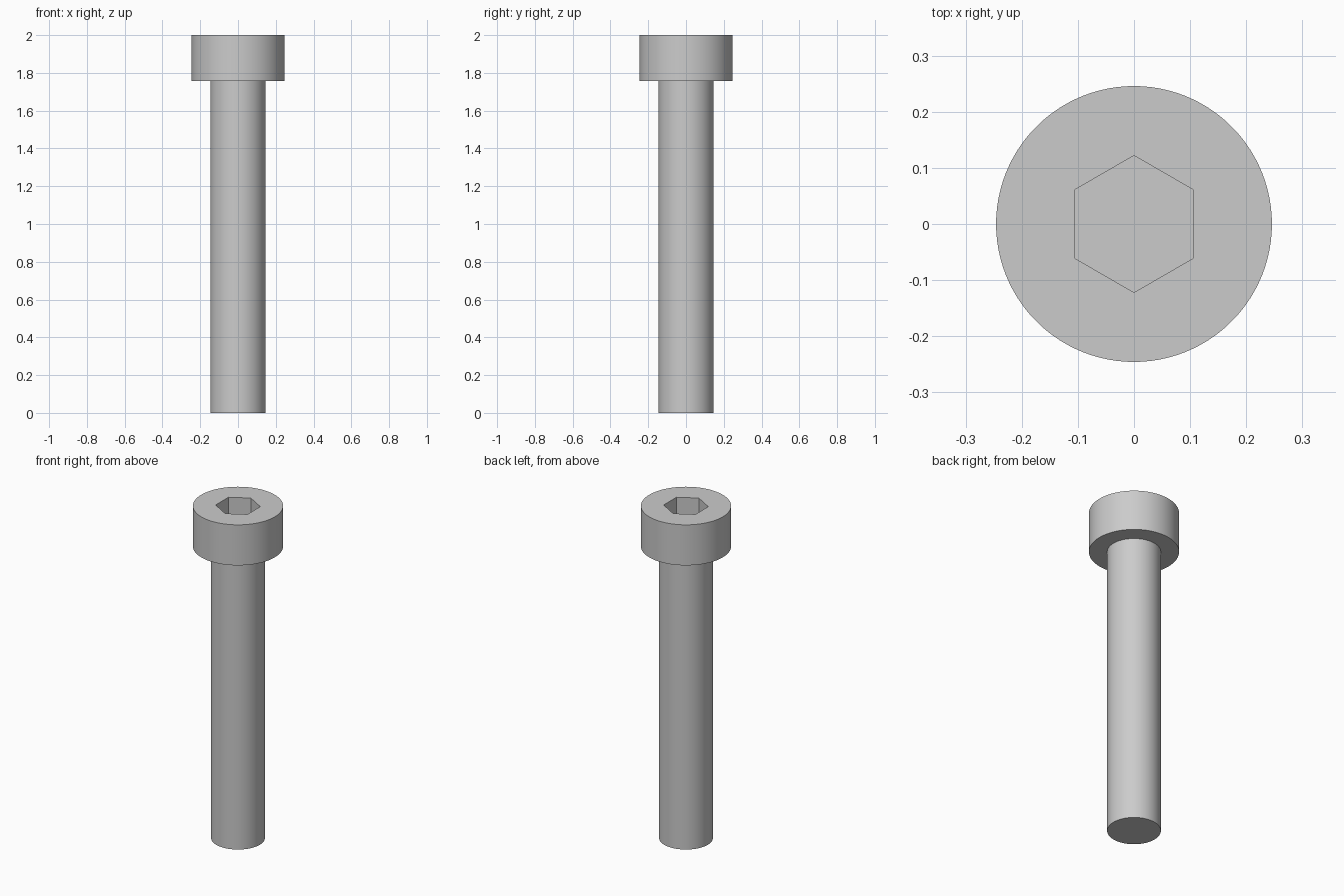
import bpy
import math

if "Cube" in bpy.data.objects:
    bpy.data.objects.remove(bpy.data.objects["Cube"], do_unlink=True)

U = 2 / 41  # the screw is 41 units long
HEAD_H, SHANK_H = 5 * U, 36 * U
SOCKET_DEPTH = 2.8 * U

steel = bpy.data.materials.new("grey steel")
steel.use_nodes = True
colour = (0.6, 0.6, 0.6, 1)
steel.diffuse_color = colour
steel.node_tree.nodes["Principled BSDF"].inputs["Base Color"].default_value = colour


def prism(name, sides, radius, bottom, top, turn=0):
    bpy.ops.mesh.primitive_cylinder_add(
        vertices=sides, radius=radius, depth=top - bottom,
        location=(0, 0, (top + bottom) / 2), rotation=(0, 0, turn))
    obj = bpy.context.object
    obj.name = name
    obj.data.materials.append(steel)
    return obj


def boolean(target, tool, operation):
    mod = target.modifiers.new(operation.lower(), "BOOLEAN")
    mod.operation, mod.object, mod.solver = operation, tool, "EXACT"
    bpy.context.view_layer.objects.active = target
    bpy.ops.object.modifier_apply(modifier=mod.name)
    bpy.data.objects.remove(tool, do_unlink=True)


# Head and shank joined into one solid
screw = prism("socket_head_screw", 100, 5.04 * U, SHANK_H, SHANK_H + HEAD_H)
shank = prism("shank", 100, 3 * U, 0, SHANK_H + U)
boolean(screw, shank, "UNION")

# Hexagonal drive socket with points toward front and back
top = SHANK_H + HEAD_H
socket = prism("hex_socket", 6, 2.5 * U, top - SOCKET_DEPTH, top + U)
boolean(screw, socket, "DIFFERENCE")

# Round sides shade smoothly, rims and socket stay crisp
bpy.ops.object.select_all(action="DESELECT")
screw.select_set(True)
bpy.context.view_layer.objects.active = screw
bpy.ops.object.shade_smooth_by_angle(angle=math.radians(30))
